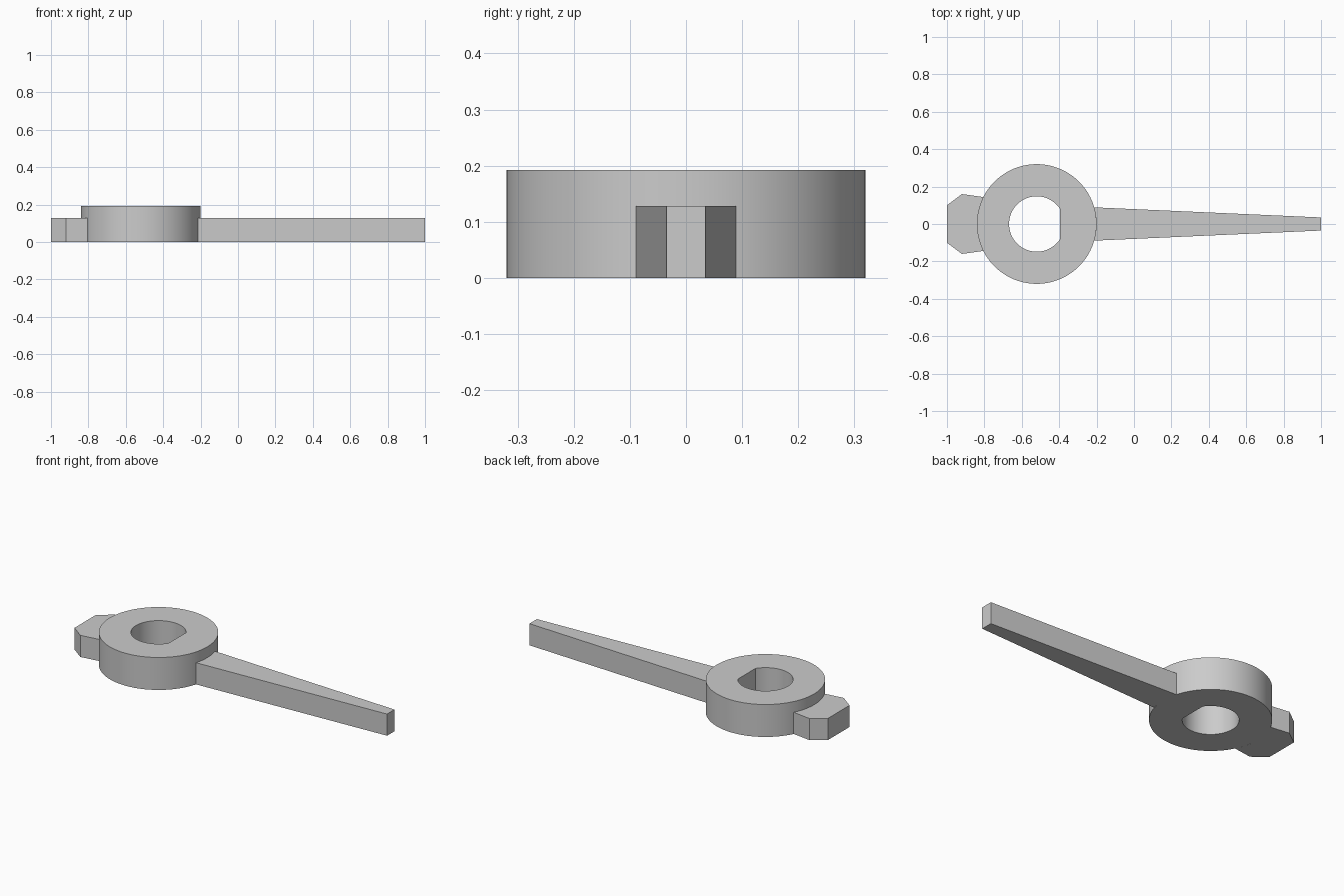
import bpy, bmesh
from math import cos, sin, asin, radians, pi

cube = bpy.data.objects.get("Cube")
if cube:
    bpy.data.objects.remove(cube, do_unlink=True)

HUB_X, HUB_R, HUB_H = -0.52, 0.32, 0.192
HOLE_R, PLATE_H, SEGS = 0.148, 0.128, 96

grey = bpy.data.materials.new("plain grey")
grey.use_nodes = True
grey.diffuse_color = (0.6, 0.6, 0.6, 1)
grey.node_tree.nodes["Principled BSDF"].inputs["Base Color"].default_value = (0.6, 0.6, 0.6, 1)


def finish(name, bm):
    bmesh.ops.recalc_face_normals(bm, faces=bm.faces)
    mesh = bpy.data.meshes.new(name)
    bm.to_mesh(mesh)
    bm.free()
    obj = bpy.data.objects.new(name, mesh)
    mesh.materials.append(grey)
    bpy.context.collection.objects.link(obj)
    bpy.ops.object.select_all(action='DESELECT')
    obj.select_set(True)
    bpy.context.view_layer.objects.active = obj
    bpy.ops.object.shade_smooth_by_angle(angle=radians(20))


def prism(name, outline, height):
    bm = bmesh.new()
    face = bm.faces.new([bm.verts.new((x, y, 0)) for x, y in outline])
    top = bmesh.ops.extrude_face_region(bm, geom=[face], use_keep_orig=True)["geom"]
    bmesh.ops.translate(bm, vec=(0, 0, height),
                        verts=[v for v in top if isinstance(v, bmesh.types.BMVert)])
    finish(name, bm)


def hub_arc(half_width, side, steps=16):
    """Points along the hub rim, from +half_width down to -half_width."""
    a = asin(half_width / HUB_R)
    angles = [a - 2 * a * i / steps for i in range(steps + 1)]
    return [(HUB_X + side * HUB_R * cos(t), HUB_R * sin(t)) for t in angles]


# Hub: ring with a D-shaped bore, flat towards the arm
flat = HOLE_R * cos(2 * pi * 9 / SEGS)
bm = bmesh.new()
rings = []
for radius, z, limit in ((HUB_R, 0, 1), (HUB_R, HUB_H, 1),
                         (HOLE_R, HUB_H, flat), (HOLE_R, 0, flat)):
    angles = [2 * pi * i / SEGS for i in range(SEGS)]
    rings.append([bm.verts.new((HUB_X + min(radius * cos(t), limit), radius * sin(t), z))
                  for t in angles])
for k in range(4):
    a, b = rings[k], rings[(k + 1) % 4]
    for i in range(SEGS):
        j = (i + 1) % SEGS
        bm.faces.new((a[i], a[j], b[j], b[i]))
finish("hub", bm)

# Long tapered arm
prism("arm", hub_arc(0.089, 1) + [(1, -0.035), (1, 0.035)], PLATE_H)

# Short tail with chamfered corners
prism("tail", hub_arc(0.144, -1) + [(-0.92, -0.16), (-1, -0.1), (-1, 0.1), (-0.92, 0.16)], PLATE_H)
